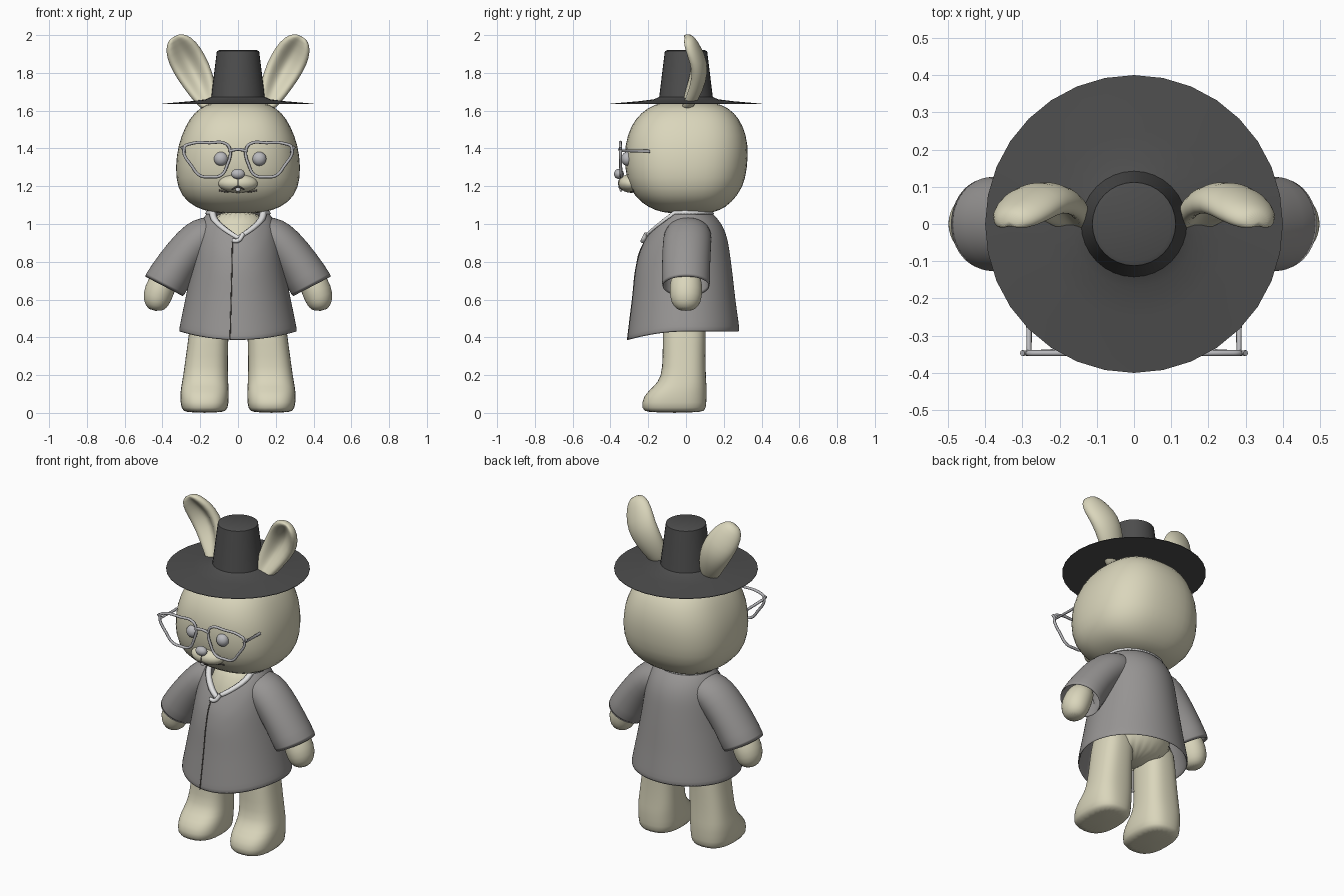
import bpy, bmesh, math
from mathutils import Vector

cube = bpy.data.objects.get("Cube")
if cube:
    bpy.data.objects.remove(cube)


def material(name, r, g, b):
    m = bpy.data.materials.new(name)
    m.use_nodes = True
    m.diffuse_color = (r, g, b, 1)
    m.node_tree.nodes["Principled BSDF"].inputs["Base Color"].default_value = (r, g, b, 1)
    return m


FUR = material("cream fur", .70, .67, .50)
CLOTH = material("grey cloth", .31, .30, .295)
FELT = material("black felt", .075, .075, .075)
TRIM = material("white trim", .75, .75, .75)
METAL = material("pale grey", .48, .48, .5)
LINE = material("dark line", .1, .09, .08)
SIDES = (("left", 1), ("right", -1))


def finish(name, bm, mat, subdivide=0, thickness=0, angle=180):
    bmesh.ops.recalc_face_normals(bm, faces=bm.faces)
    mesh = bpy.data.meshes.new(name)
    bm.to_mesh(mesh)
    bm.free()
    mesh.materials.append(mat)
    ob = bpy.data.objects.new(name, mesh)
    bpy.context.collection.objects.link(ob)
    bpy.ops.object.select_all(action='DESELECT')
    ob.select_set(True)
    bpy.context.view_layer.objects.active = ob
    bpy.ops.object.shade_smooth_by_angle(angle=math.radians(angle))
    if thickness:
        solid = ob.modifiers.new("thickness", 'SOLIDIFY')
        solid.thickness = thickness
    if subdivide:
        sub = ob.modifiers.new("smooth", 'SUBSURF')
        sub.levels = sub.render_levels = subdivide
    return ob


def skin(rings, caps):
    """Bridge equal rings of points into a tube."""
    bm = bmesh.new()
    vs = [[bm.verts.new(p) for p in ring] for ring in rings]
    n = len(vs[0])
    for a, b in zip(vs, vs[1:]):
        for i in range(n):
            j = (i + 1) % n
            bm.faces.new((a[i], a[j], b[j], b[i]))
    if caps:
        bm.faces.new(vs[0])
        bm.faces.new(vs[-1])
    return bm


def loft(name, stations, mat, power=2, side=1, caps=True, dent=0, n=24, **kw):
    """Stations are (x, y, z, tilt, half width, half depth)."""
    rings = []
    for k, (x, y, z, tilt, w, d) in enumerate(stations):
        depth = dent * d * math.sin(math.pi * k / (len(stations) - 1))
        ring = []
        for i in range(n):
            a = math.tau * i / n
            c, s = math.cos(a), math.sin(a)
            u = math.copysign(abs(c) ** (2 / power), c) * w
            v = math.copysign(abs(s) ** (2 / power), s) * d
            hollow = depth * max(0, -s) * math.exp(-(c / .6) ** 2)
            ring.append((side * (x + u * math.cos(tilt)), y + v + hollow, z + u * math.sin(tilt)))
        rings.append(ring)
    return finish(name, skin(rings, caps), mat, **kw)


def ball(name, loc, size, mat):
    bm = bmesh.new()
    bmesh.ops.create_uvsphere(bm, u_segments=24, v_segments=16, radius=1)
    bmesh.ops.scale(bm, vec=size, verts=bm.verts)
    bmesh.ops.translate(bm, vec=loc, verts=bm.verts)
    return finish(name, bm, mat)


def wire(name, points, radius, mat, closed=False, smooth=True):
    cu = bpy.data.curves.new(name, 'CURVE')
    cu.dimensions = '3D'
    cu.bevel_depth = radius
    cu.bevel_resolution = 2
    cu.resolution_u = 6
    cu.use_fill_caps = True
    sp = cu.splines.new('BEZIER')
    sp.bezier_points.add(len(points) - 1)
    for bp, p in zip(sp.bezier_points, points):
        bp.co = p
        bp.handle_left_type = bp.handle_right_type = 'AUTO' if smooth else 'VECTOR'
    sp.use_cyclic_u = closed
    cu.materials.append(mat)
    ob = bpy.data.objects.new(name, cu)
    bpy.context.collection.objects.link(ob)
    return ob


# Head and muzzle
loft("head", [(0, .01, 1.055, 0, .10, .10), (0, .01, 1.07, 0, .18, .17), (0, 0, 1.11, 0, .27, .24),
              (0, 0, 1.19, 0, .325, .305), (0, 0, 1.3, 0, .335, .328), (0, .003, 1.42, 0, .32, .33),
              (0, .005, 1.52, 0, .28, .30), (0, .01, 1.59, 0, .235, .25), (0, .01, 1.635, 0, .17, .18),
              (0, .01, 1.65, 0, .08, .09)], FUR, power=2.5, subdivide=1)
ball("muzzle", (0, -.29, 1.215), (.105, .068, .05), FUR)


def face_point(x, z, lift=0):
    """Point on the front of the face."""
    dg = bpy.context.evaluated_depsgraph_get()
    hit, loc, *_ = bpy.context.scene.ray_cast(dg, Vector((x, -2, z)), Vector((0, 1, 0)))
    return (x, (loc.y if hit else -.3) - lift, z)


bpy.context.view_layer.update()
mouth = [face_point(x, z) for x, z in
         ((-.1, 1.178), (-.06, 1.172), (-.02, 1.19), (0, 1.197), (.02, 1.19), (.06, 1.172), (.1, 1.178))]
philtrum = [face_point(0, z) for z in (1.197, 1.22, 1.25)]
tooth = face_point(0, 1.185)
wire("mouth", mouth, .005, LINE)
wire("philtrum", philtrum, .003, LINE)
ball("tooth", tooth, (.014, .008, .014), TRIM)
ball("nose", (0, -.355, 1.265), (.036, .026, .027), METAL)
for label, x in (("left", .113), ("right", -.09)):
    ball(label + "_eye", (x, -.31, 1.345), (.037, .033, .037), METAL)

# Ears, legs, hands and sleeves
for label, s in SIDES:
    loft(label + "_ear", [(.15, 0, 1.61, -.4, .035, .035), (.17, .02, 1.67, -.45, .065, .05),
                          (.21, .05, 1.76, -.5, .088, .06), (.26, .06, 1.85, -.5, .098, .058),
                          (.3, .03, 1.925, -.5, .09, .052), (.327, .01, 1.975, -.5, .062, .042),
                          (.337, .008, 1.994, -.5, .025, .02)], FUR, side=s, dent=1.4, subdivide=1)
    loft(label + "_leg", [(.177, -.06, 0, 0, .1, .15), (.177, -.065, .02, 0, .126, .173),
                          (.177, -.06, .09, 0, .13, .17), (.176, -.03, .14, 0, .126, .14),
                          (.172, -.012, .19, 0, .12, .118), (.165, -.01, .3, 0, .112, .113),
                          (.155, -.01, .42, 0, .105, .115), (.14, 0, .6, 0, .1, .11)],
         FUR, power=2.6, side=s, subdivide=1)
    loft(label + "_hand", [(.36, 0, .76, .45, .06, .07), (.405, 0, .68, .4, .08, .088),
                           (.43, 0, .61, .3, .078, .086), (.437, 0, .565, .2, .06, .068),
                           (.438, 0, .54, .1, .03, .035)], FUR, side=s, subdivide=1)
    loft(label + "_sleeve", [(.11, .01, .965, 1.1, .085, .11), (.17, .01, .945, .9, .105, .128),
                             (.235, .005, .895, .7, .108, .13), (.32, 0, .79, .55, .11, .128),
                             (.395, 0, .665, .48, .12, .13)],
         CLOTH, side=s, caps=False, thickness=.012, subdivide=1)

# Body under the robe
loft("body", [(0, 0, .4, 0, .2, .16), (0, 0, .6, 0, .23, .19), (0, 0, .8, 0, .2, .18),
              (0, 0, .95, 0, .16, .145), (0, 0, 1.08, 0, .12, .08)], FUR, subdivide=1)

# Robe: height, half width, front reach, back reach
PROFILE = [(.36, .33, .315, .295), (.6, .28, .285, .262), (.75, .25, .27, .245), (.85, .235, .248, .232),
           (.95, .22, .2, .215), (1.02, .195, .15, .18), (1.06, .165, .115, .14), (1.09, .135, .09, .1)]


def robe_point(a, t, grow=0):
    """Angle a is measured from the front, t runs from hem to neckline."""
    front = max(0, math.cos(a))
    top = 1.085 - .145 * max(0, 1 - abs(a) / 1.05)
    z = (.43 - .045 * front ** 2) * (1 - t) + top * t
    for lo, hi in zip(PROFILE, PROFILE[1:]):
        if z <= hi[0]:
            break
    f = (z - lo[0]) / (hi[0] - lo[0])
    w, fr, ba = (p + f * (q - p) + grow for p, q in zip(lo[1:], hi[1:]))
    return (w * math.sin(a), -(fr if math.cos(a) > 0 else ba) * math.cos(a), z)


N = 48
angles = [math.tau * i / N - math.pi for i in range(N)]
rows = [[robe_point(a, t / 12) for a in angles] for t in range(13)]
finish("robe", skin(rows, False), CLOTH, thickness=.012, subdivide=1)

# Collar band along the neckline, front seam and hem edge
band = [[robe_point(a, t, g) for a in angles]
        for t, g in ((.955, .006), (.985, .012), (1, .006), (1, -.012))]
finish("collar", skin(band, False), TRIM, thickness=.008)
wire("front_seam", [robe_point(-.13, t / 10, .001) for t in range(10)], .003, LINE)
wire("collar_overlap", [robe_point(a, t, .01) for a, t in ((.12, .985), (0, .95), (-.13, .92))], .012, TRIM)

# Hat: one turned profile with flat facets around
hat = [(.08, 1.636), (.4, 1.634), (.4, 1.637), (.25, 1.65), (.17, 1.66), (.142, 1.672), (.112, 1.915), (.1, 1.92)]
loft("hat", [(0, 0, z, 0, r, r) for r, z in hat], FELT, n=32, angle=35)

# Spectacles
LENS = [(.285, 1.405), (.25, 1.425), (.15, 1.43), (.065, 1.425), (.043, 1.395), (.058, 1.31),
        (.09, 1.258), (.15, 1.25), (.2, 1.256), (.24, 1.3)]
for label, s in SIDES:
    rim = [(s * x, -.347 + .05 * max(0, 1.33 - z), z) for x, z in LENS]
    wire(label + "_rim", rim, .008, METAL, closed=True)
    wire(label + "_temple", [(s * .3, -.347, 1.41), (s * .282, -.345, 1.388), (s * .282, -.19, 1.385)],
         .008, METAL, smooth=False)
wire("bridge", [(-.047, -.347, 1.385), (0, -.352, 1.395), (.047, -.347, 1.385)], .008, METAL)
